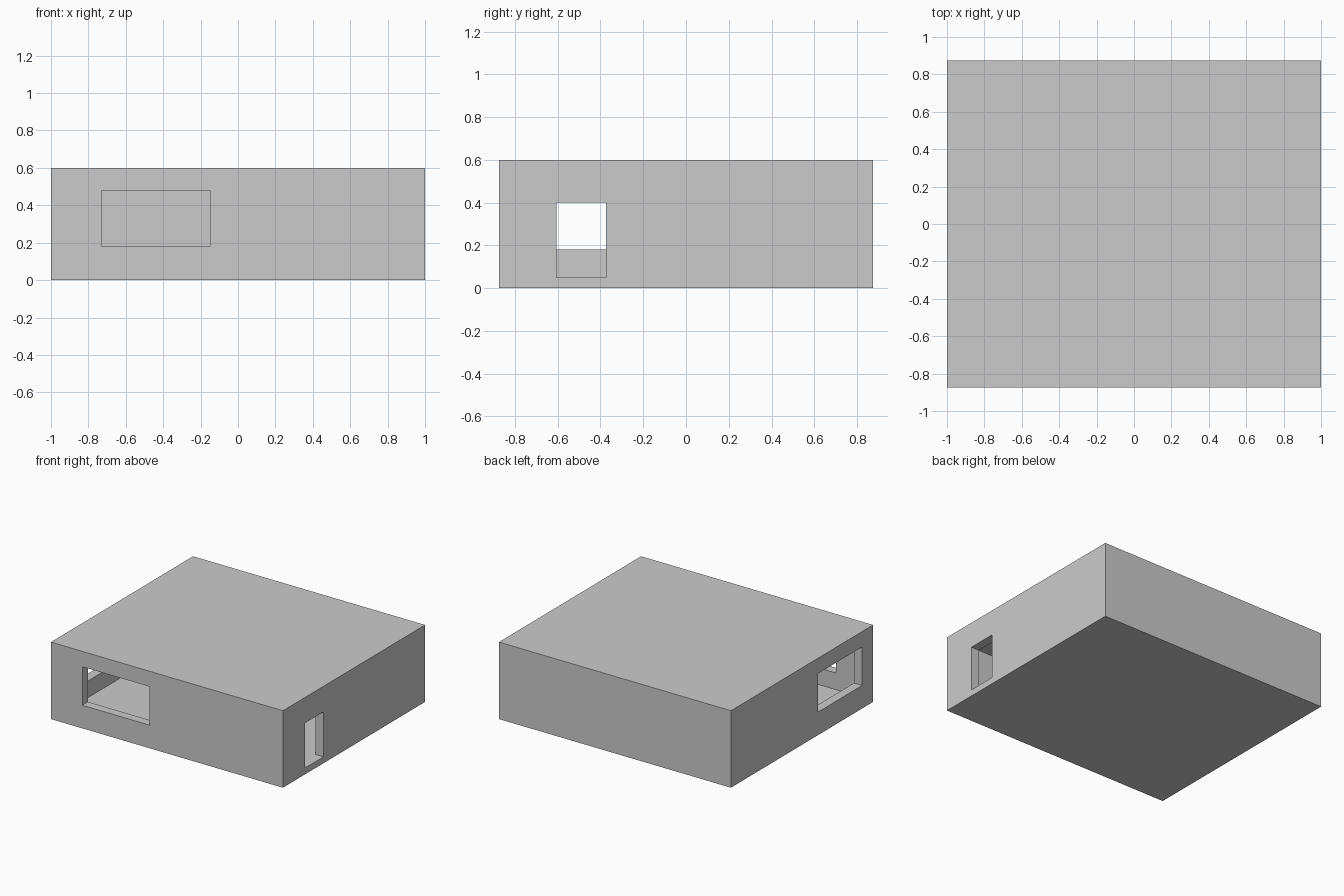
import bpy

if "Cube" in bpy.data.objects:
    bpy.data.objects.remove(bpy.data.objects["Cube"])

HX, HY, H = 1.0, 0.875, 0.60   # half width, half depth, height
WALL, SLAB = 0.07, 0.05        # wall and floor/roof thickness
SILL, HEAD = 0.18, 0.48        # window bottom and top


def box(name, lo, hi):
    bpy.ops.mesh.primitive_cube_add(size=1, location=[(a + b) / 2 for a, b in zip(lo, hi)])
    ob = bpy.context.object
    ob.name = name
    ob.scale = [b - a for a, b in zip(lo, hi)]
    bpy.ops.object.transform_apply(location=True, rotation=True, scale=True)
    return ob


def cut(target, name, lo, hi):
    cutter = box(name, lo, hi)
    cutter.hide_render = True
    mod = target.modifiers.new(name, 'BOOLEAN')
    mod.operation = 'DIFFERENCE'
    mod.solver = 'EXACT'
    mod.object = cutter
    bpy.context.view_layer.objects.active = target
    bpy.ops.object.modifier_apply(modifier=mod.name)
    bpy.data.objects.remove(cutter, do_unlink=True)


# Closed outer block, hollowed into one room
room = box("room_shell", (-HX, -HY, 0), (HX, HY, H))
cut(room, "room_cavity", (-HX + WALL, -HY + WALL, SLAB), (HX - WALL, HY - WALL, H - SLAB))

# Front window
cut(room, "front_window", (-0.73, -HY - 0.1, SILL), (-0.15, -HY + WALL + 0.1, HEAD))

# Left side window
cut(room, "left_window", (-HX - 0.1, -0.74, SILL), (-HX + WALL + 0.1, -0.20, HEAD))

# Right side doorway, flush with the floor
cut(room, "right_doorway", (HX - WALL - 0.1, -0.605, SLAB), (HX + 0.1, -0.375, 0.40))
